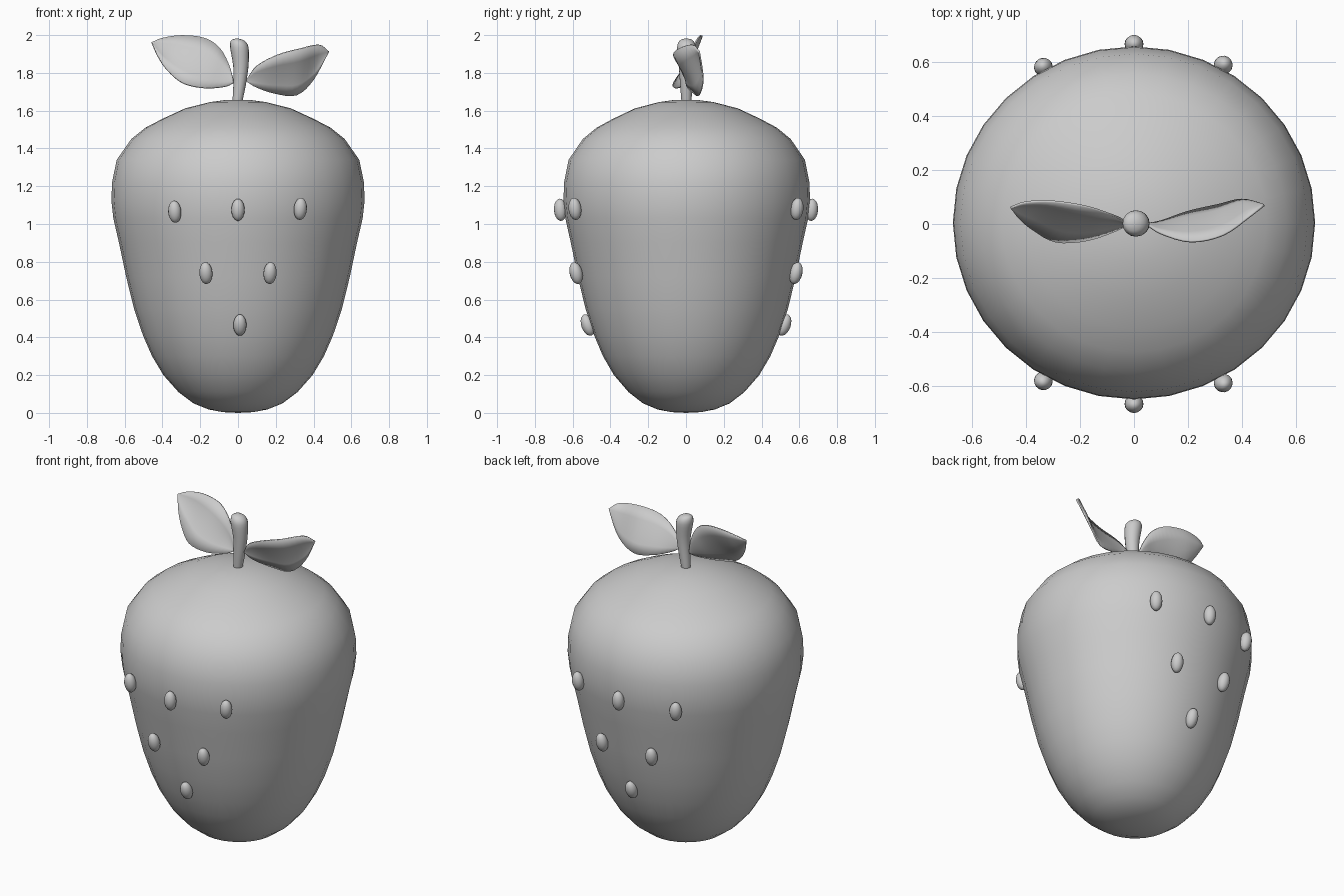
import bpy, bmesh, math
from mathutils import Vector, Matrix

if "Cube" in bpy.data.objects:
    bpy.data.objects.remove(bpy.data.objects["Cube"])


def finish(name, bm):
    bmesh.ops.remove_doubles(bm, verts=bm.verts, dist=0.0005)
    bmesh.ops.recalc_face_normals(bm, faces=bm.faces)
    for f in bm.faces:
        f.smooth = True
    me = bpy.data.meshes.new(name)
    bm.to_mesh(me)
    bm.free()
    ob = bpy.data.objects.new(name, me)
    bpy.context.collection.objects.link(ob)
    return ob


def skin(bm, rows, closed):
    vs = [[bm.verts.new(p) for p in r] for r in rows]
    n = len(rows[0])
    for a, b in zip(vs, vs[1:]):
        for i in range(n if closed else n - 1):
            j = (i + 1) % n
            bm.faces.new((a[i], a[j], b[j], b[i]))


def spline(pts, steps=4):
    # smooth curve passing through every point
    p = [Vector(q) for q in pts]
    p = [2 * p[0] - p[1]] + p + [2 * p[-1] - p[-2]]
    out = []
    for a, b, c, d in zip(p, p[1:], p[2:], p[3:]):
        for k in range(steps):
            t = k / steps
            out.append(0.5 * (2 * b + (c - a) * t + (2 * a - 5 * b + 4 * c - d) * t * t
                              + (3 * b - a - 3 * c + d) * t ** 3))
    return out + [p[-2]]


def ring(cx, cy, z, rx, ry, n):
    return [(cx + rx * math.cos(2 * math.pi * i / n),
             cy + ry * math.sin(2 * math.pi * i / n), z) for i in range(n)]


# Fruit body: slightly oval lathe
profile = [(0, 0), (.08, .004), (.155, .018), (.235, .05), (.315, .11), (.395, .2), (.455, .3),
           (.503, .41), (.55, .55), (.592, .72), (.63, .9), (.66, 1.03), (.67, 1.12), (.667, 1.22),
           (.642, 1.34), (.565, 1.45), (.49, 1.51), (.40, 1.557), (.28, 1.612), (.15, 1.645),
           (.07, 1.656), (0, 1.658)]
bm = bmesh.new()
skin(bm, [ring(0, .004 * min(1, r * 2), z, r, r * .974, 32) for r, z in profile], True)
finish("fruit_body", bm)

# Seeds: x, depth, height, tilt; mirrored front and back
seeds = [(-.335, .58, 1.065, 8), (0, .665, 1.075, 4), (.33, .588, 1.08, 8),
         (-.17, .582, .74, 14), (.17, .582, .74, 14), (.01, .52, .465, 20)]
for side, sgn in (("front", -1), ("back", 1)):
    for i, (x, y, z, tilt) in enumerate(seeds):
        bm = bmesh.new()
        bmesh.ops.create_uvsphere(bm, u_segments=16, v_segments=10, radius=1)
        yaw = math.atan2(-x, sgn * y)
        m = (Matrix.Translation((x, sgn * y, z)) @ Matrix.Rotation(yaw, 4, 'Z')
             @ Matrix.Rotation(-math.radians(tilt), 4, 'X')
             @ Matrix.Diagonal((.035, .034, .059, 1)))
        bm.transform(m)
        finish(f"seed_{side}_{i + 1}", bm)

# Stem: bent, widening to a rounded top (x, z, radius)
stem = [(-.004, 1.62, 0), (-.004, 1.625, .022), (0, 1.67, .028), (.01, 1.75, .034), (.015, 1.83, .040),
        (.012, 1.89, .046), (.007, 1.935, .049), (.002, 1.96, .043), (-.004, 1.976, .028), (-.006, 1.983, 0)]
bm = bmesh.new()
skin(bm, [ring(x, .002, z, r, r, 16) for x, z, r in spline(stem, 2)[:-1]]
     + [ring(-.006, .002, 1.983, 0, 0, 16)], True)
finish("stem", bm)


# Leaves: lofted between upper and lower edge, with a slight midrib fold
def leaf(name, upper, lower):
    rows = []
    for u, l in zip(spline(upper), spline(lower)):
        fold = Vector((0, .014, -.010)) * min(1, (u - l).length / .2)
        rows.append([u.lerp(l, t) + fold * (1 - abs(2 * t - 1)) for t in (0, .25, .5, .75, 1)])
    bm = bmesh.new()
    skin(bm, rows, False)
    ob = finish(name, bm)
    mod = ob.modifiers.new("thickness", 'SOLIDIFY')
    mod.thickness = .008
    mod.offset = 0


leaf("leaf_right",
     [(.045, 0, 1.765), (.10, -.035, 1.837), (.21, -.065, 1.895), (.33, -.04, 1.928),
      (.43, .03, 1.948), (.482, .07, 1.913)],
     [(.045, 0, 1.755), (.10, .01, 1.722), (.20, .045, 1.69), (.31, .07, 1.683),
      (.40, .09, 1.765), (.482, .07, 1.913)])
leaf("leaf_left",
     [(-.025, 0, 1.765), (-.05, .02, 1.85), (-.10, .04, 1.935), (-.18, .065, 1.985),
      (-.30, .083, 1.998), (-.40, .08, 1.984), (-.457, .06, 1.962)],
     [(-.025, 0, 1.745), (-.07, -.025, 1.727), (-.175, -.06, 1.72), (-.29, -.065, 1.745),
      (-.375, -.02, 1.815), (-.425, .02, 1.89), (-.457, .06, 1.962)])
